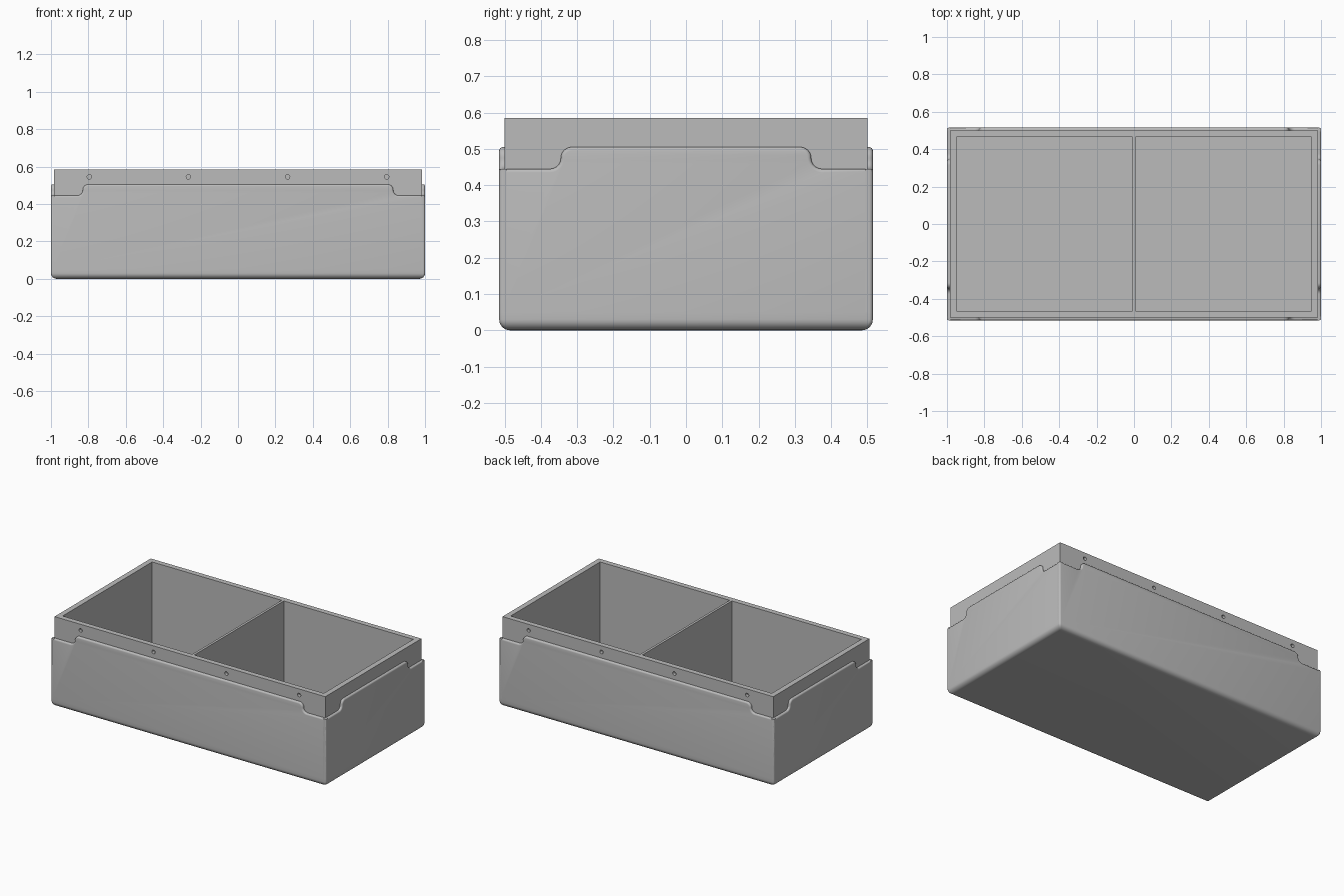
import bpy, bmesh
from math import sin, cos, pi
from mathutils import Matrix, Vector

if "Cube" in bpy.data.objects:
    bpy.data.objects.remove(bpy.data.objects["Cube"])

grey = bpy.data.materials.new("plain grey")
grey.use_nodes = True
grey.diffuse_color = (0.5, 0.5, 0.5, 1)
grey.node_tree.nodes["Principled BSDF"].inputs["Base Color"].default_value = (0.5, 0.5, 0.5, 1)

HALF_X, HALF_Y = 1.0, 0.515      # outer shell
SKIN = 0.015                     # shell thickness
SEAM = 0.05                      # where base tray meets the wall panels
LEDGE, LIP, TOP = 0.445, 0.505, 0.585
EDGE = 0.01                      # edge rounding


def finish(name, bm, smooth=True):
    bmesh.ops.recalc_face_normals(bm, faces=bm.faces)
    mesh = bpy.data.meshes.new(name)
    bm.to_mesh(mesh)
    bm.free()
    mesh.materials.append(grey)
    obj = bpy.data.objects.new(name, mesh)
    bpy.context.collection.objects.link(obj)
    bpy.ops.object.select_all(action='DESELECT')
    obj.select_set(True)
    bpy.context.view_layer.objects.active = obj
    if smooth:
        bpy.ops.object.shade_smooth_by_angle(angle=pi / 6)
    return obj


def add_box(bm, lo, hi):
    lo, hi = Vector(lo), Vector(hi)
    place = Matrix.Translation((lo + hi) / 2) @ Matrix.Diagonal((*(hi - lo), 1))
    bmesh.ops.create_cube(bm, size=1, matrix=place)


def ring(bm, inset, z, steps=4):
    """Rounded rectangle of vertices at one height."""
    verts = []
    for i, (sx, sy) in enumerate(((1, 1), (-1, 1), (-1, -1), (1, -1))):
        for k in range(steps + 1):
            a = (i + k / steps) * pi / 2
            verts.append(bm.verts.new((sx * (HALF_X - inset - EDGE) + EDGE * cos(a),
                                       sy * (HALF_Y - inset - EDGE) + EDGE * sin(a), z)))
    return verts


# Base tray with a rounded bottom edge
bm = bmesh.new()
r = 0.03
rings = [ring(bm, r * (1 - sin(k * pi / 12)), r * (1 - cos(k * pi / 12))) for k in range(7)]
rings.append(ring(bm, 0, SEAM))
for low, high in zip(rings, rings[1:]):
    for i in range(len(low)):
        j = (i + 1) % len(low)
        bm.faces.new((low[i], low[j], high[j], high[i]))
bm.faces.new(rings[0])
bm.faces.new(rings[-1])
finish("base_tray", bm)


# Outer wall panels with a raised lip and S-shaped shoulders
def wall_panel(name, half_width, distance, shoulder, angle):
    rad = (LIP - LEDGE) / 2
    mid = LEDGE + rad
    turn = [k * pi / 16 for k in range(9)]
    side = [(half_width, SEAM), (half_width, LEDGE)]
    side += [(shoulder + 2 * rad - rad * sin(a), mid - rad * cos(a)) for a in turn]
    side += [(shoulder + rad * cos(a), mid + rad * sin(a)) for a in turn[1:]]
    outline = side + [(-u, z) for u, z in reversed(side)]
    bm = bmesh.new()
    face = bm.faces.new([bm.verts.new((u, -distance, z)) for u, z in outline])
    rim = [e for e in face.edges if max(v.co.z for v in e.verts) > SEAM + EDGE]
    back = bmesh.ops.extrude_face_region(bm, geom=[face], use_keep_orig=True)
    moved = [g for g in back["geom"] if isinstance(g, bmesh.types.BMVert)]
    bmesh.ops.translate(bm, verts=moved, vec=(0, SKIN + 0.005, 0))
    bmesh.ops.recalc_face_normals(bm, faces=bm.faces)
    bmesh.ops.bevel(bm, geom=rim, offset=EDGE, segments=4, profile=0.5,
                    affect='EDGES', clamp_overlap=False)
    bmesh.ops.rotate(bm, verts=bm.verts, matrix=Matrix.Rotation(angle, 3, 'Z'))
    finish(name, bm)


wall_panel("front_panel", HALF_X, HALF_Y, 0.80, 0)
wall_panel("back_panel", HALF_X, HALF_Y, 0.80, pi)
wall_panel("left_panel", HALF_Y, HALF_X, 0.315, pi / 2)
wall_panel("right_panel", HALF_Y, HALF_X, 0.315, -pi / 2)

# Inner box, hollowed into two compartments with a thin divider
bm = bmesh.new()
add_box(bm, (SKIN - HALF_X, SKIN - HALF_Y, 0.02), (HALF_X - SKIN, HALF_Y - SKIN, TOP))
inner = finish("inner_box", bm, smooth=False)

bm = bmesh.new()
add_box(bm, (0.008, -0.465, 0.035), (0.95, 0.465, TOP + 0.1))
add_box(bm, (-0.95, -0.465, 0.035), (-0.008, 0.465, TOP + 0.1))
# Blind screw holes along the front and back
for x in (-0.795, -0.265, 0.265, 0.795):
    for y in (-0.5, 0.5):
        place = Matrix.Translation((x, y, 0.545)) @ Matrix.Rotation(pi / 2, 4, 'X')
        bmesh.ops.create_cone(bm, cap_ends=True, segments=20, radius1=0.012,
                              radius2=0.012, depth=0.04, matrix=place)
cutter = finish("cavity_cutter", bm, smooth=False)
cutter.hide_render = True

cut = inner.modifiers.new("hollow", 'BOOLEAN')
cut.operation = 'DIFFERENCE'
cut.solver = 'EXACT'
cut.object = cutter
bpy.context.view_layer.objects.active = inner
bpy.ops.object.modifier_apply(modifier=cut.name)
bpy.data.objects.remove(cutter)
